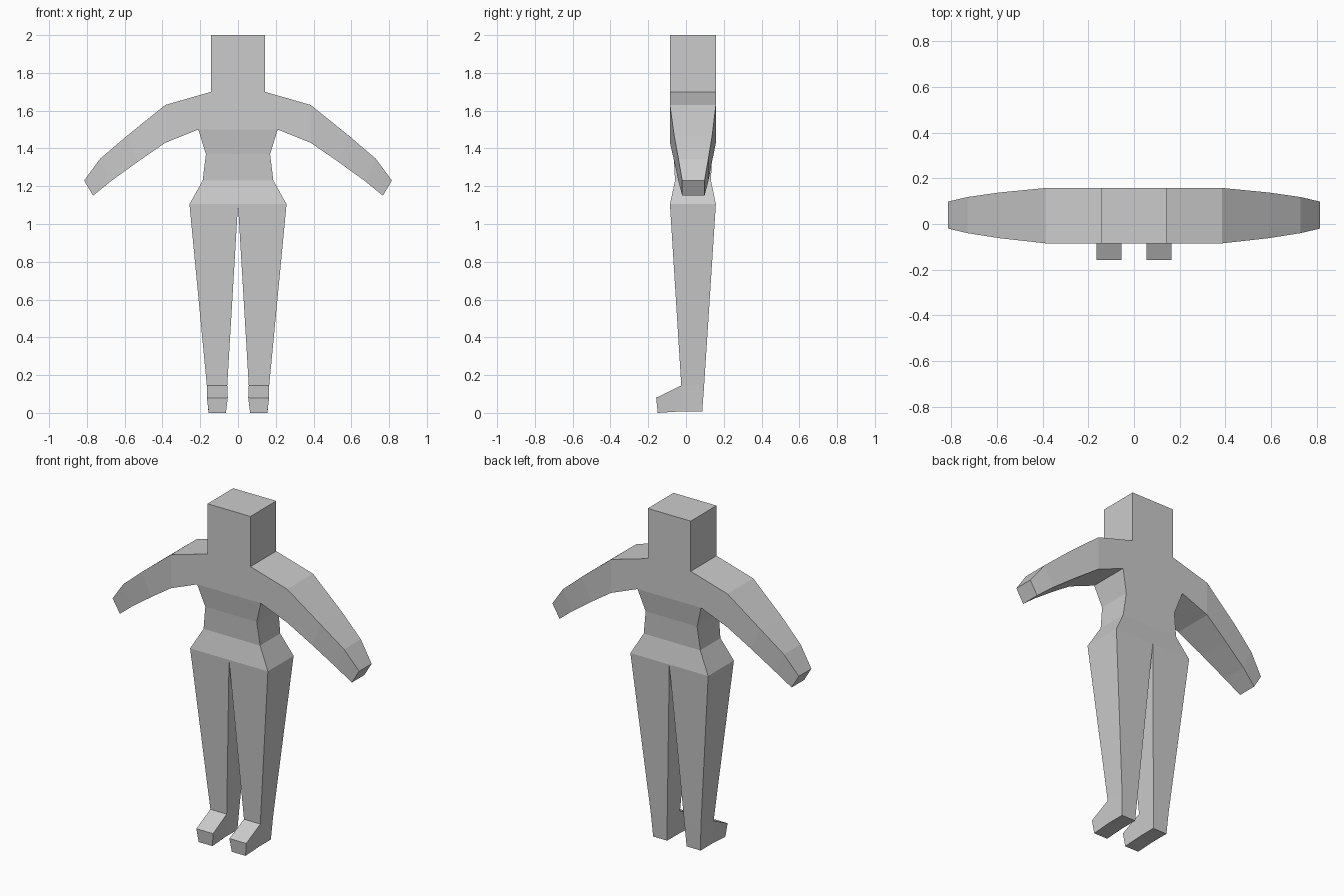
import bpy
import bmesh

cube = bpy.data.objects.get("Cube")
if cube:
    bpy.data.objects.remove(cube, do_unlink=True)

grey = bpy.data.materials.new("plain grey")
grey.use_nodes = True
colour = (0.6, 0.6, 0.6, 1)
grey.diffuse_color = colour
grey.node_tree.nodes["Principled BSDF"].inputs["Base Color"].default_value = colour

bm = bmesh.new()


def loft(rings, sides=(0, 1, 2, 3), cap=False):
    """Join four-cornered rings along the chosen sides; cap the last ring."""
    rows = [[bm.verts.new(p) for p in ring] for ring in rings]
    for a, b in zip(rows, rows[1:]):
        for i in sides:
            j = (i + 1) % 4
            bm.faces.new((a[i], a[j], b[j], b[i]))
    if cap:
        bm.faces.new(rows[-1])


def level(x0, x1, front, back, z):
    """Horizontal ring: front inner, front outer, back outer, back inner."""
    return [(x0, front, z), (x1, front, z), (x1, back, z), (x0, back, z)]


def arm_ring(top, bottom, front, back):
    (xt, zt), (xb, zb) = top, bottom
    return [(xt, front, zt), (xt, back, zt), (xb, back, zb), (xb, front, zb)]


FRONT, BACK = -0.085, 0.158
hip = level(0, 0.257, FRONT, BACK, 1.105)
chest = level(0, 0.21, FRONT, BACK, 1.5)
neck = level(0, 0.142, FRONT, BACK, 1.7)
crown = level(0, 0.142, FRONT, BACK, 2)

# Torso half, open on the centre plane
loft([hip, level(0, 0.187, -0.058, 0.132, 1.23),
      level(0, 0.17, -0.066, 0.138, 1.37), chest], sides=(0, 1, 2))

# Shoulders, open where the arm joins, then the block head
loft([chest, neck], sides=(0, 2))
loft([neck, crown], sides=(0, 1, 2), cap=True)

# Arm from shoulder to hand
loft([arm_ring((0.142, 1.7), (0.21, 1.5), FRONT, BACK),
      arm_ring((0.385, 1.63), (0.385, 1.43), FRONT, BACK),
      arm_ring((0.59, 1.465), (0.53, 1.33), -0.062, 0.138),
      arm_ring((0.73, 1.345), (0.675, 1.225), -0.04, 0.118),
      arm_ring((0.815, 1.23), (0.767, 1.15), -0.02, 0.098)], cap=True)

# Leg, then the heel block left open at the front for the foot
ankle = level(0.057, 0.165, -0.025, 0.096, 0.145)
sole = level(0.064, 0.157, -0.025, 0.086, 0.008)
loft([hip, ankle])
loft([ankle, sole], sides=(1, 2, 3), cap=True)

# Foot pushed forward from the ankle
toe = [(0.054, -0.158, 0.08), (0.165, -0.158, 0.08),
       (0.155, -0.15, 0), (0.064, -0.15, 0)]
loft([[ankle[0], ankle[1], sole[1], sole[0]], toe], cap=True)

bmesh.ops.remove_doubles(bm, verts=bm.verts, dist=0.0005)
bmesh.ops.recalc_face_normals(bm, faces=bm.faces)

# Recalculated normals must point out of the body, so check the crown
crown_face = max(bm.faces, key=lambda f: f.calc_center_median().z)
if crown_face.normal.z < 0:
    bmesh.ops.reverse_faces(bm, faces=bm.faces)

mesh = bpy.data.meshes.new("body")
bm.to_mesh(mesh)
bm.free()
mesh.materials.append(grey)
body = bpy.data.objects.new("body", mesh)
bpy.context.collection.objects.link(body)

# Mirror the half figure across the centre
mirror = body.modifiers.new("mirror", "MIRROR")
mirror.use_mirror_merge = True
mirror.merge_threshold = 0.001
